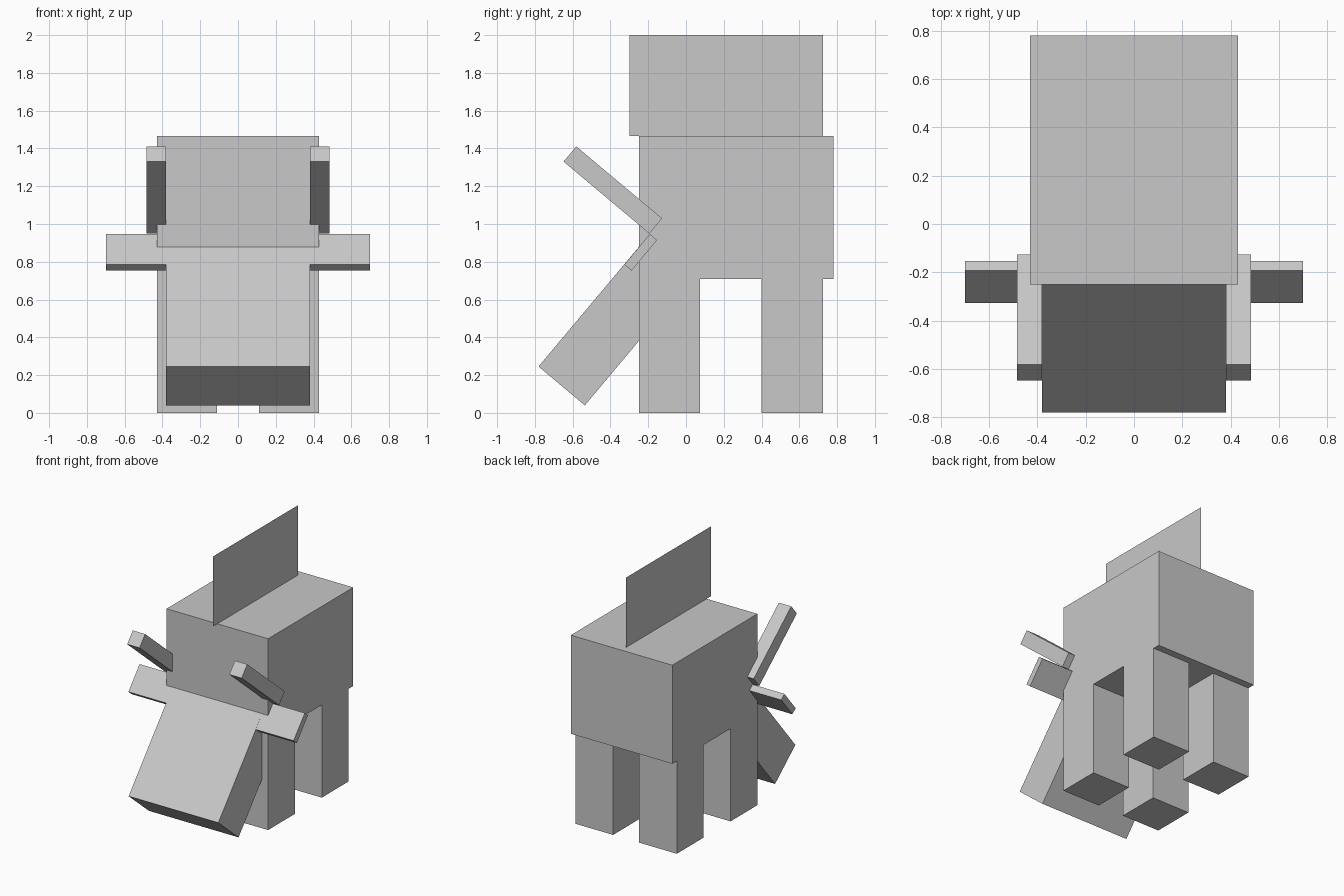
import bpy
import bmesh
from math import radians
from mathutils import Matrix, Vector

old = bpy.data.objects.get("Cube")
if old:
    bpy.data.objects.remove(old, do_unlink=True)

GREY = (0.58, 0.58, 0.58, 1)
mat = bpy.data.materials.new("plain grey")
mat.use_nodes = True
mat.diffuse_color = GREY
bsdf = next(n for n in mat.node_tree.nodes if n.type == 'BSDF_PRINCIPLED')
bsdf.inputs["Base Color"].default_value = GREY
bsdf.inputs["Roughness"].default_value = 0.8


def add_object(name, bm, matrix):
    mesh = bpy.data.meshes.new(name)
    bm.to_mesh(mesh)
    bm.free()
    mesh.materials.append(mat)
    obj = bpy.data.objects.new(name, mesh)
    obj.matrix_world = matrix
    bpy.context.collection.objects.link(obj)
    return obj


def box(name, center, size, tilt=0):
    """Box of the given size, tilted about the x axis."""
    bm = bmesh.new()
    bmesh.ops.create_cube(bm, size=1)
    bmesh.ops.scale(bm, vec=size, verts=bm.verts)
    turn = Matrix.Rotation(radians(tilt), 4, 'X')
    return add_object(name, bm, Matrix.Translation(Vector(center)) @ turn)


# Body and lowered head
TILT = 50
box("body", (0, 0.265, 1.0875), (0.86, 1.03, 0.755))
box("head", (0, -0.3625, 0.495), (0.76, 0.92, 0.32), TILT)

# Paired legs, ears and horns
for side, s in (("left", 1), ("right", -1)):
    box(f"front_leg_{side}", (s * 0.27, -0.0875, 0.355), (0.32, 0.325, 0.71))
    box(f"back_leg_{side}", (s * 0.27, 0.5625, 0.355), (0.32, 0.325, 0.71))
    box(f"ear_{side}", (s * 0.54, -0.24, 0.85), (0.32, 0.21, 0.05), TILT)
    box(f"horn_{side}", (s * 0.4325, -0.3875, 1.18), (0.105, 0.105, 0.593), TILT)

# Thin upright crest along the back
bm = bmesh.new()
bm.faces.new([bm.verts.new((0, y, z)) for y, z in
              ((-0.3, 1.465), (0.725, 1.465), (0.725, 2), (-0.3, 2))])
add_object("back_crest", bm, Matrix())
